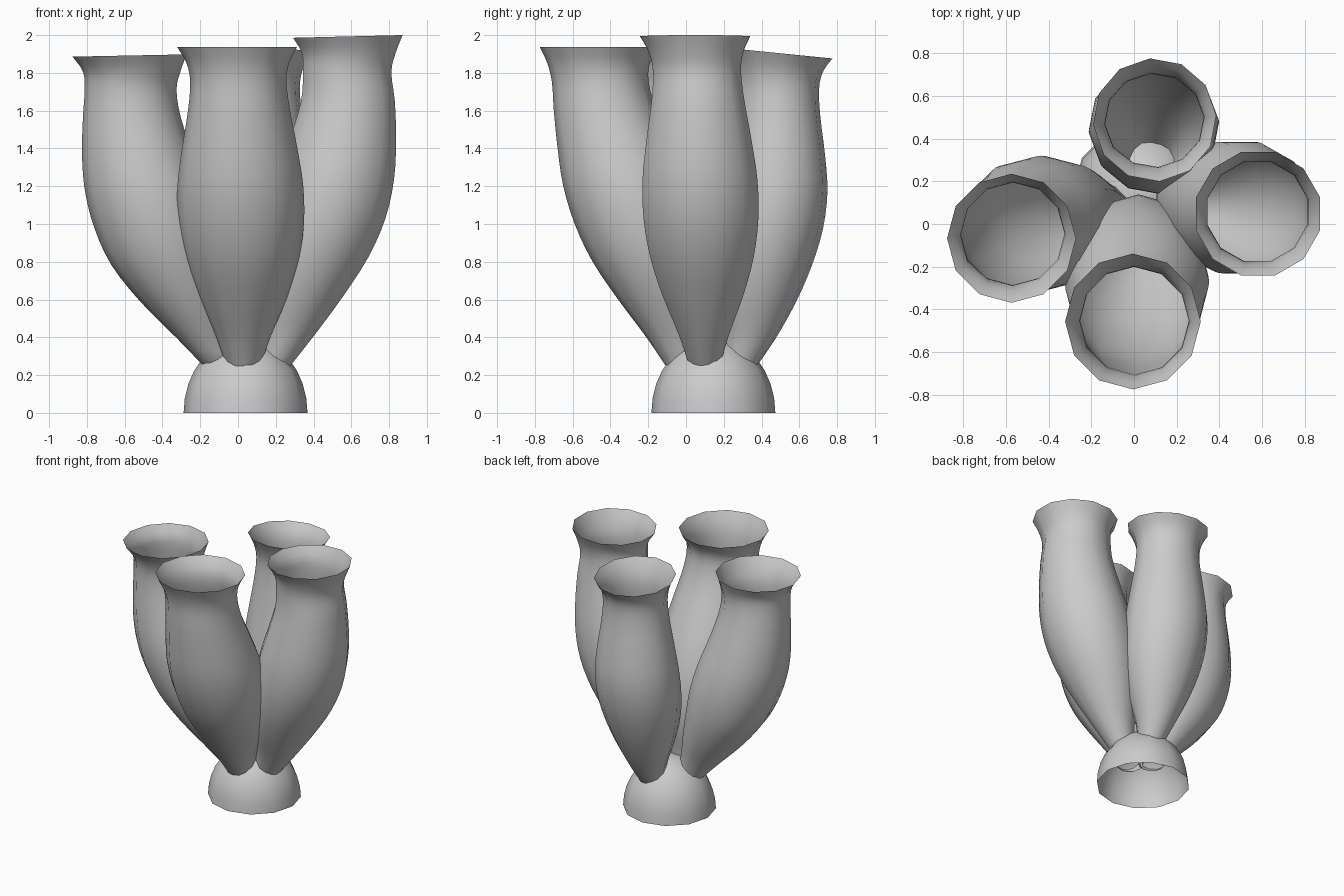
import bpy, bmesh, math
from mathutils import Vector

cube = bpy.data.objects.get("Cube")
if cube:
    bpy.data.objects.remove(cube)

SIDES = 12
STEPS = 3

stone = bpy.data.materials.new("pale_grey")
stone.use_nodes = True
GREY = (0.6, 0.6, 0.6, 1)
stone.diffuse_color = GREY
stone.node_tree.nodes["Principled BSDF"].inputs["Base Color"].default_value = GREY


def smooth_list(values):
    """Catmull-Rom interpolation through a list of numbers."""
    out = []
    last = len(values) - 1
    for i in range(last):
        p0, p1 = values[max(i - 1, 0)], values[i]
        p2, p3 = values[i + 1], values[min(i + 2, last)]
        for s in range(STEPS):
            t = s / STEPS
            out.append(p1 + t * (p2 - p0) / 2
                       + t * t * (p0 - 2.5 * p1 + 2 * p2 - p3 / 2)
                       + t ** 3 * (1.5 * (p1 - p2) + (p3 - p0) / 2))
    return out + [values[last]]


def skin(name, rings, cap=None):
    """Bridge a stack of rings into a single open skin."""
    bm = bmesh.new()
    loops = [[bm.verts.new(p) for p in ring] for ring in rings]
    for low, high in zip(loops, loops[1:]):
        for i in range(SIDES):
            j = (i + 1) % SIDES
            bm.faces.new((low[i], low[j], high[j], high[i]))
    if cap:
        tip = bm.verts.new(cap)
        for i in range(SIDES):
            bm.faces.new((loops[-1][i], loops[-1][(i + 1) % SIDES], tip))
    mesh = bpy.data.meshes.new(name)
    bm.to_mesh(mesh)
    bm.free()
    mesh.materials.append(stone)
    obj = bpy.data.objects.new(name, mesh)
    bpy.context.collection.objects.link(obj)
    bpy.ops.object.select_all(action="DESELECT")
    obj.select_set(True)
    bpy.context.view_layer.objects.active = obj
    bpy.ops.object.shade_smooth_by_angle(angle=math.radians(60))


# Shared tube profile: ring heights and radii, bulging body with flared lip
HEIGHTS = smooth_list([.23, .4, .6, .8, 1, 1.2, 1.4, 1.6, 1.75, 1.85, 1.935])
RADII = smooth_list([.085, .145, .233, .3, .333, .333, .305, .27, .255, .272, .318])


def tube(name, lean, top, width, outer, base_shift, rim_shift,
         tilt=0, turn=0, bend=1, pinch=0):
    """Leaning tube; outer lists how far its outside edge reaches at each ring."""
    out = Vector(lean)
    side = Vector((abs(out.y), abs(out.x), 0))
    flip = 1 if out.cross(side).z > 0 else -1
    rings = []
    for k, (h, r, edge) in enumerate(zip(HEIGHTS, RADII, smooth_list(outer))):
        t = k / (len(HEIGHTS) - 1)
        across = r * width
        along = across * (1 + 0.1 * (1 - t) ** 2 - pinch * math.sin(math.pi * t))
        shift = base_shift + (rim_shift - base_shift) * t ** bend
        ring = []
        for i in range(SIDES):
            a = flip * math.tau * (i + turn) / SIDES
            u, v = along * math.cos(a), across * math.sin(a)
            p = out * (edge - along + u) + side * (shift + v)
            p.z = h * top / HEIGHTS[-1] + tilt * u * t ** 3
            ring.append(p)
        rings.append(ring)
    skin(name, rings)


# Four tubes
tube("front_tube", (0, -1, 0), 1.938, 1,
     [.095, .21, .36, .495, .59, .65, .68, .70, .71, .735, .775], .03, -.005)
tube("left_tube", (1, 0, 0), 1.993, .945,
     [.27, .41, .565, .70, .792, .837, .847, .839, .82, .845, .882],
     .1, .048, tilt=.025, turn=.5)
tube("right_tube", (-1, 0, 0), 1.892, .95,
     [.16, .32, .515, .67, .76, .81, .826, .821, .812, .82, .876],
     .1, -.067, tilt=-.02, bend=.6)
tube("back_tube", (0, 1, 0), 1.905, .91,
     [.36, .475, .585, .67, .728, .75, .736, .712, .705, .725, .777],
     .09, .097, tilt=-.1, turn=.15, pinch=.1)

# Hollow dome base
CENTRE, DOME_R, DOME_H = Vector((.04, .145, 0)), .328, .4
dome = []
for k in range(8):
    e = math.pi / 2 * k / 8
    dome.append([CENTRE + Vector((DOME_R * math.cos(e) * math.cos(math.tau * i / SIDES),
                                  DOME_R * math.cos(e) * math.sin(math.tau * i / SIDES),
                                  DOME_H * math.sin(e))) for i in range(SIDES)])
skin("dome_base", dome, CENTRE + Vector((0, 0, DOME_H)))
